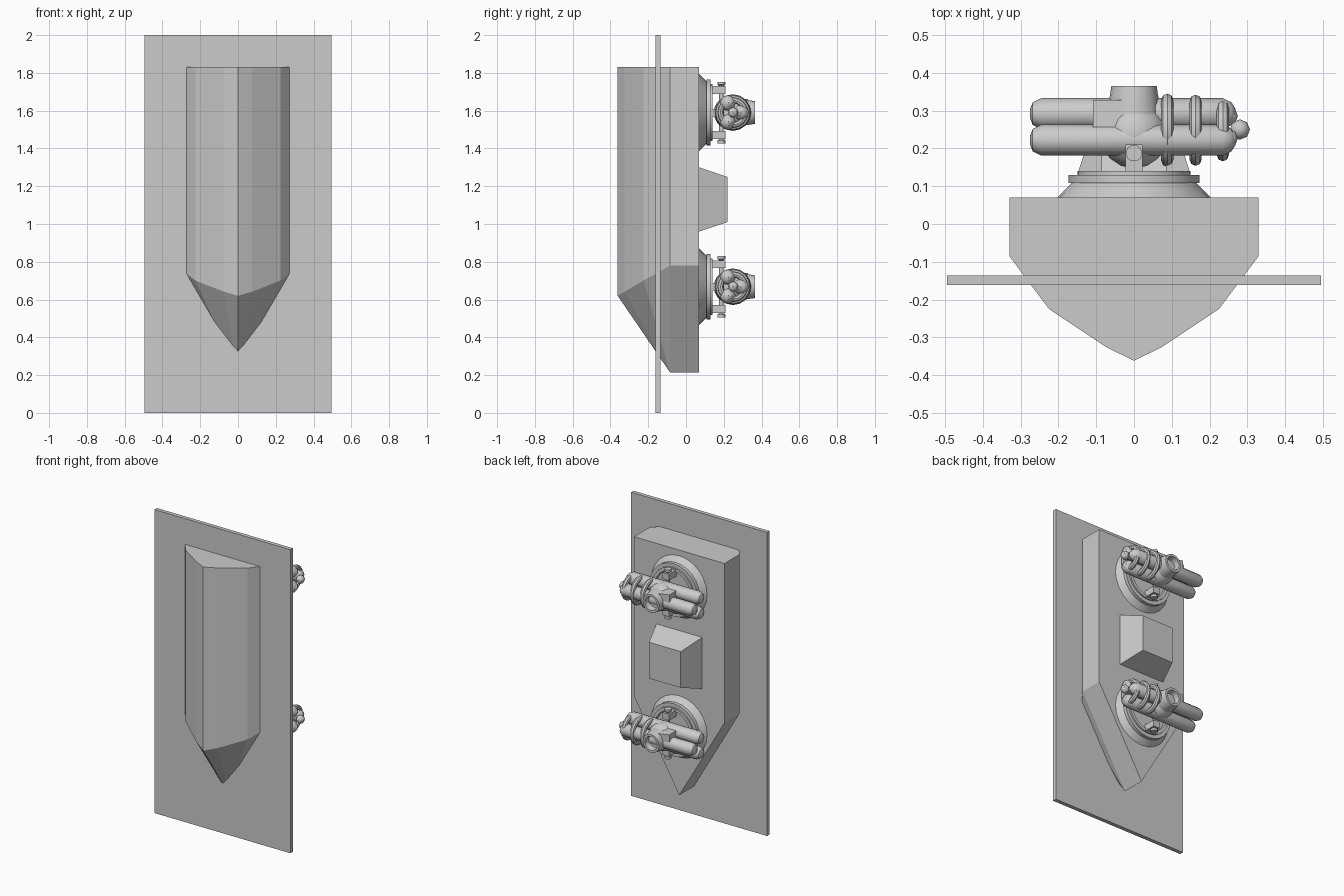
import bpy, bmesh, math
from mathutils import Vector, Matrix

if "Cube" in bpy.data.objects:
    bpy.data.objects.remove(bpy.data.objects["Cube"])


def finish(name, bm, smooth=False):
    bmesh.ops.recalc_face_normals(bm, faces=bm.faces)
    me = bpy.data.meshes.new(name)
    bm.to_mesh(me)
    bm.free()
    ob = bpy.data.objects.new(name, me)
    bpy.context.collection.objects.link(ob)
    if smooth:
        bpy.context.view_layer.objects.active = ob
        ob.select_set(True)
        bpy.ops.object.shade_smooth_by_angle(angle=math.radians(40))
        ob.select_set(False)
    return ob


def box(name, x0, x1, y0, y1, z0, z1):
    bm = bmesh.new()
    bmesh.ops.create_cube(bm, size=1)
    for v in bm.verts:
        v.co = Vector((x0 if v.co.x < 0 else x1, y0 if v.co.y < 0 else y1, z0 if v.co.z < 0 else z1))
    return finish(name, bm)


def lathe(name, profile, axis, at, n, smooth=True):
    """Capped surface of revolution; profile is (radius, position along axis)."""
    bm = bmesh.new()
    basis = {'X': Matrix.Rotation(math.pi / 2, 3, 'Y'),
             'Y': Matrix.Rotation(-math.pi / 2, 3, 'X'),
             'Z': Matrix.Identity(3)}[axis]
    rings = []
    for r, h in profile:
        rings.append([bm.verts.new(basis @ Vector((r * math.cos(2 * math.pi * i / n),
                      r * math.sin(2 * math.pi * i / n), h)) + Vector(at)) for i in range(n)])
    for a, b in zip(rings, rings[1:]):
        for i in range(n):
            j = (i + 1) % n
            bm.faces.new((a[i], a[j], b[j], b[i]))
    bm.faces.new(rings[0])
    bm.faces.new(rings[-1])
    return finish(name, bm, smooth)


def ball(name, r, at, u, v):
    bm = bmesh.new()
    bmesh.ops.create_uvsphere(bm, u_segments=u, v_segments=v, radius=r, matrix=Matrix.Translation(at))
    return finish(name, bm, True)


def hose_ring(name, x, y, z, major, minor, n=16, m=8):
    bm = bmesh.new()
    g = []
    for i in range(n):
        a = 2 * math.pi * i / n
        row = []
        for k in range(m):
            b = 2 * math.pi * k / m
            r = major + minor * math.cos(b)
            row.append(bm.verts.new((x + minor * math.sin(b), y + r * math.cos(a), z + r * math.sin(a))))
        g.append(row)
    for i in range(n):
        for k in range(m):
            bm.faces.new((g[i][k], g[(i + 1) % n][k], g[(i + 1) % n][(k + 1) % m], g[i][(k + 1) % m]))
    return finish(name, bm, True)


# Wall panel
box("wall_panel", -0.495, 0.495, -0.162, -0.136, 0, 2)

# Hull: faceted prow profile extruded downward, lower end fanned to a point
half = [(0.33, -0.085, 0.78), (0.225, -0.225, 0.70), (0.075, -0.325, 0.642)]
rim = half + [(0, -0.362, 0.62)] + [(-x, y, z) for x, y, z in reversed(half)]
bm = bmesh.new()
low = [bm.verts.new(p) for p in rim]
top = [bm.verts.new((p[0], p[1], 1.83)) for p in rim]
back_low = [bm.verts.new((x, 0.07, 0.78)) for x in (0.33, -0.33)]
back_top = [bm.verts.new((x, 0.07, 1.83)) for x in (0.33, -0.33)]
tip, back_tip = bm.verts.new((0, -0.085, 0.215)), bm.verts.new((0, 0.07, 0.215))
for i in range(len(rim) - 1):
    bm.faces.new((low[i], low[i + 1], top[i + 1], top[i]))
    bm.faces.new((low[i], low[i + 1], tip))
for e, k in ((0, 0), (-1, 1)):
    bm.faces.new((low[e], top[e], back_top[k], back_low[k]))
    bm.faces.new((low[e], tip, back_tip, back_low[k]))
bm.faces.new(top + [back_top[1], back_top[0]])
bm.faces.new((back_low[0], back_top[0], back_top[1], back_low[1], back_tip))
finish("hull", bm)

# Tapered housing between the two mounts
q = math.sqrt(2)
housing = box("rear_housing", -0.17, 0.17, 0.06, 0.22, 0.957, 1.303)
for v in housing.data.vertices:
    if v.co.y > 0.1:
        v.co.x *= 0.68
        v.co.z = 1.13 + (v.co.z - 1.13) * 0.69


def side_rib(name, s, z):
    bm = bmesh.new()
    pts = [(0.085, 0.13), (0.15, 0.13), (0.128, 0.2), (0.085, 0.2)]
    f = bm.faces.new([bm.verts.new((s * x, y, z - 0.02)) for x, y in pts])
    ext = bmesh.ops.extrude_face_region(bm, geom=[f])
    bmesh.ops.translate(bm, vec=(0, 0, 0.04), verts=[v for v in ext['geom'] if isinstance(v, bmesh.types.BMVert)])
    finish(name, bm)


def mount(tag, z):
    # Base cone, flange and inner ring
    lathe(tag + "_base", [(0.208, 0.065), (0.165, 0.108), (0.174, 0.108), (0.174, 0.13),
                          (0.15, 0.13), (0.15, 0.14), (0.13, 0.14), (0.125, 0.13)], 'Y', (0, 0, z), 24)
    # Pivot arms with bolts, and side ribs
    for s, side in ((1, "upper"), (-1, "lower")):
        zs = sorted((z + s * 0.098, z + s * 0.14))
        box(f"{tag}_{side}_arm", -0.023, 0.023, 0.125, 0.21, *zs)
        lathe(f"{tag}_{side}_bolt", [(0.012, s * 0.06), (0.012, s * 0.14), (0.022, s * 0.148),
                                     (0.022, s * 0.163)], 'Z', (0, 0.187, z), 10)
        side_rib(f"{tag}_{side}_rib", s, z)
    # Central body and open-ended sight
    ball(tag + "_body", 0.09, (0, 0.237, z), 16, 10)
    lathe(tag + "_sight", [(0.072, 0.24), (0.072, 0.285), (0.06, 0.365), (0.045, 0.365),
                           (0.04, 0.325)], 'Y', (0, 0, z), 16)
    # Small box on the upper side of the sight
    b = box(tag + "_sight_box", -0.108, -0.015, 0.255, 0.328, z + 0.01, z + 0.072)
    for v in b.data.vertices:
        if v.co.y > 0.3 and v.co.z > z + 0.05 and v.co.x > -0.05:
            v.co.z -= 0.015
    # Three tubes in a triangle with rounded ends and knobs
    tube = [(0.012, -0.275), (0.03, -0.268), (0.041, -0.245), (0.041, 0.235), (0.03, 0.258), (0.014, 0.268)]
    for i, (y, dz) in enumerate(((0.222, 0.05), (0.222, -0.05), (0.292, 0))):
        lathe(f"{tag}_tube_{i}", tube, 'X', (0, y, z + dz), 12)
        ball(f"{tag}_knob_{i}", 0.025, (0.25, 0.25 + (y - 0.25) * 0.85, z + dz), 8, 6)
    ball(tag + "_end_knob", 0.027, (0.28, 0.25, z), 8, 6)
    # Hose rings around the tube bundle
    for i, (x, r) in enumerate(((0.088, 0.081), (0.163, 0.078), (0.235, 0.066))):
        hose_ring(f"{tag}_hose_{i}", x, 0.248, z, r, 0.016)


mount("upper_mount", 1.59)
mount("lower_mount", 0.668)
